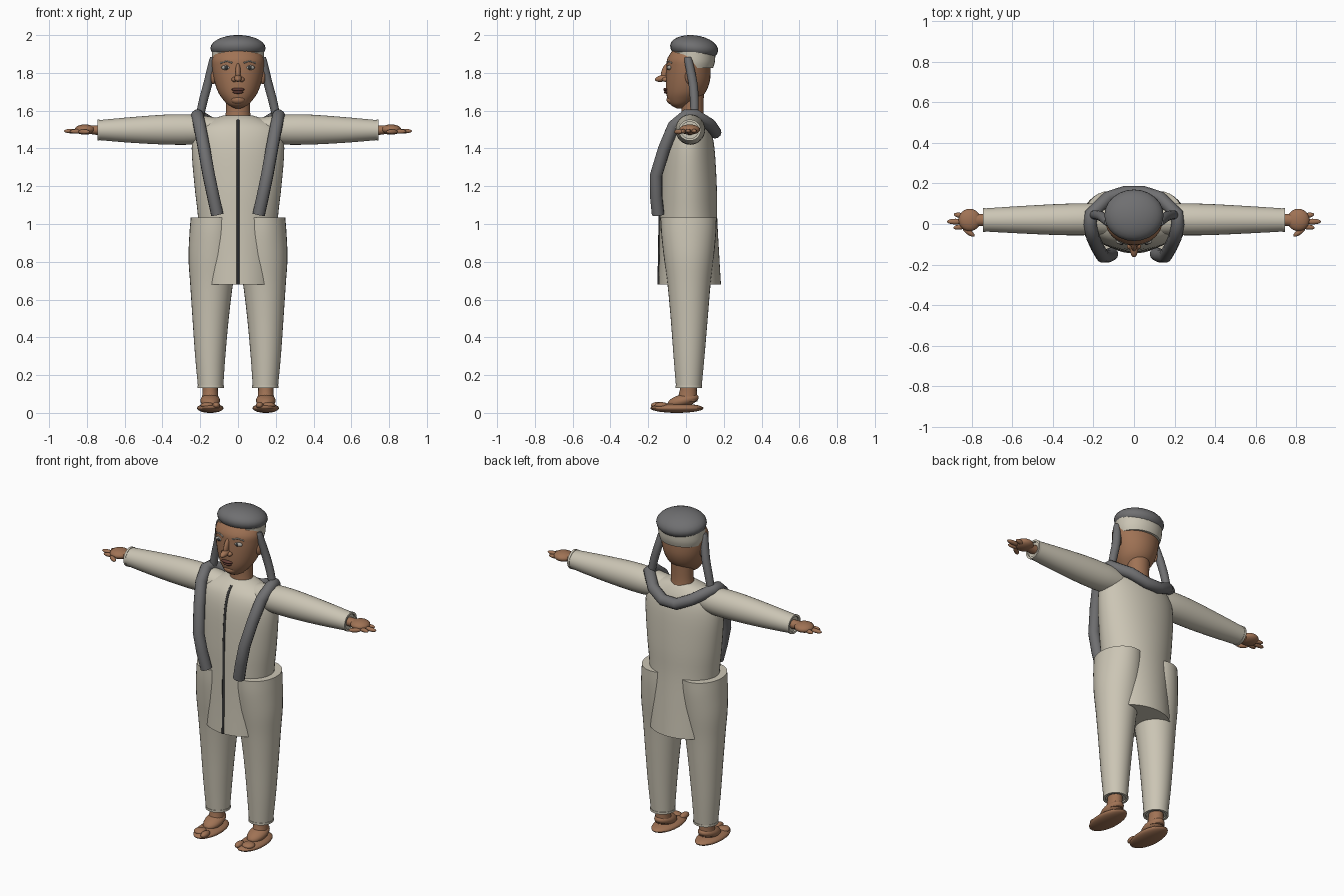
import bpy, bmesh, math
from mathutils import Vector, Matrix

if "Cube" in bpy.data.objects:
    bpy.data.objects.remove(bpy.data.objects["Cube"])


def material(name, rgb):
    m = bpy.data.materials.new(name)
    m.use_nodes = True
    m.diffuse_color = (*rgb, 1)
    m.node_tree.nodes["Principled BSDF"].inputs["Base Color"].default_value = (*rgb, 1)
    return m


CLOTH = material("cream cloth", (0.60, 0.56, 0.46))
SKIN = material("brown skin", (0.35, 0.17, 0.09))
GREY = material("grey wool", (0.16, 0.16, 0.165))
DARK = material("dark seam", (0.04, 0.04, 0.04))
LIP = material("dark lips", (0.12, 0.045, 0.035))
EYE = material("eye grey", (0.38, 0.36, 0.32))


def finish(name, bm, mat):
    bmesh.ops.recalc_face_normals(bm, faces=bm.faces)
    mesh = bpy.data.meshes.new(name)
    bm.to_mesh(mesh)
    bm.free()
    ob = bpy.data.objects.new(name, mesh)
    bpy.context.collection.objects.link(ob)
    mesh.materials.append(mat)
    bpy.ops.object.select_all(action='DESELECT')
    bpy.context.view_layer.objects.active = ob
    ob.select_set(True)
    bpy.ops.object.shade_smooth_by_angle(angle=math.radians(45))
    return ob


def smooth_path(rows, steps=4):
    """Catmull-Rom interpolation through rows of numbers."""
    pts = [Vector(r) for r in rows]
    out = []
    for i in range(len(pts) - 1):
        a, b, c, d = pts[max(i - 1, 0)], pts[i], pts[i + 1], pts[min(i + 2, len(pts) - 1)]
        for k in range(steps):
            t = k / steps
            out.append(b + (c - a) * (t / 2) + (2 * a - 5 * b + 4 * c - d) * (t * t / 2)
                       + (3 * b - a - 3 * c + d) * (t ** 3 / 2))
    return out + [pts[-1]]


def loft(name, rows, mat, axis='z', side=1, lip=0, sides=32):
    """Ellipse rings: (position, centre a, centre b, radius a, radius b)."""
    rings = smooth_path(rows)
    if lip:  # turned-in open end
        p, a, b, ra, rb = rings[-1]
        step = math.copysign(0.03, p - rings[-2][0])
        rings += [Vector((p, a, b, ra - lip, rb - lip)),
                  Vector((p - step, a, b, ra - lip, rb - lip))]
    bm = bmesh.new()
    loops = []
    for p, a, b, ra, rb in rings:
        loop = []
        for k in range(sides):
            t = math.tau * k / sides
            u, v = a + ra * math.cos(t), b + rb * math.sin(t)
            co = (u * side, v, p) if axis == 'z' else (p * side, u, v)
            loop.append(bm.verts.new(co))
        loops.append(loop)
    for l, m in zip(loops, loops[1:]):
        for k in range(sides):
            n = (k + 1) % sides
            bm.faces.new((l[k], l[n], m[n], m[k]))
    bm.faces.new(loops[0])
    bm.faces.new(loops[-1])
    return finish(name, bm, mat)


def ball(name, centre, radii, mat, tilt=0, axis='X', side=1):
    bm = bmesh.new()
    bmesh.ops.create_uvsphere(bm, u_segments=24, v_segments=14, radius=1)
    x, y, z = centre
    bm.transform(Matrix.Translation((x * side, y, z))
                 @ Matrix.Rotation(math.radians(tilt * (side if axis != 'X' else 1)), 4, axis)
                 @ Matrix.Diagonal((*radii, 1)))
    return finish(name, bm, mat)


def tube(name, points, radius, mat):
    cu = bpy.data.curves.new(name, 'CURVE')
    cu.dimensions = '3D'
    cu.bevel_depth = radius
    cu.bevel_resolution = 4
    cu.use_fill_caps = True
    sp = cu.splines.new('POLY')
    sp.points.add(len(points) - 1)
    for p, co in zip(sp.points, points):
        p.co = (*co, 1)
    sp.use_smooth = True
    cu.materials.append(mat)
    ob = bpy.data.objects.new(name, cu)
    bpy.context.collection.objects.link(ob)
    return ob


# Long robe, whose skirt shows through between the trouser legs
robe = [(0.68, 0, .02, .2, .165), (0.85, 0, .017, .2, .158), (1.04, 0, .013, .212, .152),
        (1.2, 0, .013, .23, .15), (1.4, 0, .013, .245, .138), (1.5, 0, .015, .225, .116),
        (1.55, 0, .022, .15, .085), (1.575, 0, .032, .075, .055)]
loft("robe", robe, CLOTH, sides=48)
tube("front_seam", [(0, r[2] - r[4], r[0]) for r in smooth_path(robe[:-1])], 0.007, DARK)

# Head, neck and face
loft("neck", [(1.53, 0, .035, .072, .065), (1.6, 0, .035, .064, .058),
              (1.7, 0, .035, .066, .06)], SKIN)
loft("head", [(1.612, 0, -.035, .015, .015), (1.63, 0, -.03, .052, .05),
              (1.66, 0, -.015, .08, .082), (1.7, 0, 0, .106, .105),
              (1.76, 0, .01, .126, .117), (1.83, 0, .013, .138, .117),
              (1.88, 0, .015, .136, .112), (1.94, 0, .025, .1, .08)], SKIN)
ball("nose_tip", (0, -.122, 1.772), (.02, .043, .018), SKIN, 12)
ball("nose_bridge", (0, -.108, 1.805), (.014, .022, .05), SKIN, -18)
ball("upper_lip", (0, -.106, 1.712), (.036, .014, .009), LIP)
ball("lower_lip", (0, -.102, 1.698), (.028, .015, .009), LIP)
ball("chin", (0, -.075, 1.658), (.04, .028, .025), SKIN)

# Cap: cream band under a tilted grey crown
loft("cap_band", [(1.825, 0, .04, .128, .103), (1.86, 0, .04, .137, .113),
                  (1.91, 0, .04, .138, .116)], CLOTH)
ball("cap_crown", (0, .043, 1.931), (.146, .128, .068), GREY, -7)

# Scarf draped over the shoulders
half = [(.11, -.148, 1.05), (.132, -.158, 1.15), (.155, -.158, 1.26), (.18, -.115, 1.4),
        (.203, -.065, 1.52), (.216, 0, 1.575), (.212, .05, 1.575), (.13, .128, 1.525),
        (.045, .155, 1.485)]
tube("scarf", half + [(-x, y, z) for x, y, z in reversed(half)], 0.033, GREY)

for side, tag in ((1, "left"), (-1, "right")):
    # Face details
    ball(tag + "_nostril", (.019, -.108, 1.765), (.016, .018, .013), SKIN, side=side)
    ball(tag + "_eye", (.062, -.087, 1.828), (.027, .013, .013), EYE, side=side)
    ball(tag + "_pupil", (.062, -.096, 1.828), (.01, .007, .01), DARK, side=side)
    ball(tag + "_ear", (.13, .02, 1.78), (.016, .025, .04), SKIN, side=side)
    tube(tag + "_brow", [(side * x, y, z) for x, y, z in
                         ((.03, -.1, 1.853), (.06, -.09, 1.863), (.092, -.073, 1.852))],
         0.004, EYE)

    # Cloth strip hanging from the cap to the shoulder
    loft(tag + "_cap_strip", [(1.885, .13, .01, .016, .016), (1.86, .135, .014, .02, .022),
                              (1.75, .158, .036, .024, .024), (1.66, .182, .044, .024, .023),
                              (1.58, .2, .045, .022, .022)], GREY, side=side, sides=16)

    # Sleeve with open cuff
    loft(tag + "_sleeve", [(.1, .02, 1.5, .07, .06), (.22, .023, 1.5, .078, .078),
                           (.36, .022, 1.5, .077, .08), (.55, .021, 1.498, .068, .069),
                           (.735, .02, 1.497, .057, .053)], CLOTH, 'x', side)
    loft(tag + "_cuff", [(.732, .02, 1.497, .059, .056), (.745, .02, 1.497, .059, .056)],
         CLOTH, 'x', side, lip=.012)

    # Hand
    loft(tag + "_wrist", [(.7, .02, 1.497, .03, .026), (.75, .02, 1.497, .029, .025),
                          (.79, .02, 1.5, .033, .022)], SKIN, 'x', side, sides=20)
    ball(tag + "_palm", (.81, .02, 1.5), (.055, .055, .027), SKIN, side=side)
    ball(tag + "_thumb", (.815, -.04, 1.488), (.035, .013, .013), SKIN, 35, 'Z', side)
    ball(tag + "_long_finger", (.88, .012, 1.492), (.042, .014, .012), SKIN, side=side)
    ball(tag + "_short_finger", (.855, .042, 1.492), (.034, .013, .012), SKIN, 10, 'Z', side)
    ball(tag + "_first_finger", (.855, -.014, 1.49), (.036, .013, .012), SKIN, -8, 'Z', side)

    # Trouser leg and hem
    loft(tag + "_trouser_leg", [(1.035, .125, .014, .125, .148), (.95, .128, .014, .129, .145),
                                (.82, .133, .015, .129, .132), (.68, .14, .016, .113, .114),
                                (.5, .145, .017, .096, .098), (.3, .147, .016, .08, .082),
                                (.14, .145, .015, .067, .068)], CLOTH, side=side)
    loft(tag + "_hem", [(.145, .145, .015, .07, .071), (.132, .145, .015, .07, .071)],
         CLOTH, side=side, lip=.014)

    # Foot on a flat sole
    loft(tag + "_ankle", [(.2, .147, .015, .042, .045), (.12, .147, .012, .04, .045),
                          (.06, .147, .005, .046, .055)], SKIN, side=side, sides=20)
    ball(tag + "_sole", (.147, -.048, .025), (.07, .141, .025), SKIN, side=side)
    ball(tag + "_instep", (.147, -.015, .065), (.052, .085, .034), SKIN, 14, side=side)
    ball(tag + "_big_toe", (.115, -.15, .04), (.02, .036, .018), SKIN, side=side)
    ball(tag + "_toes", (.162, -.13, .04), (.036, .036, .017), SKIN, side=side)
